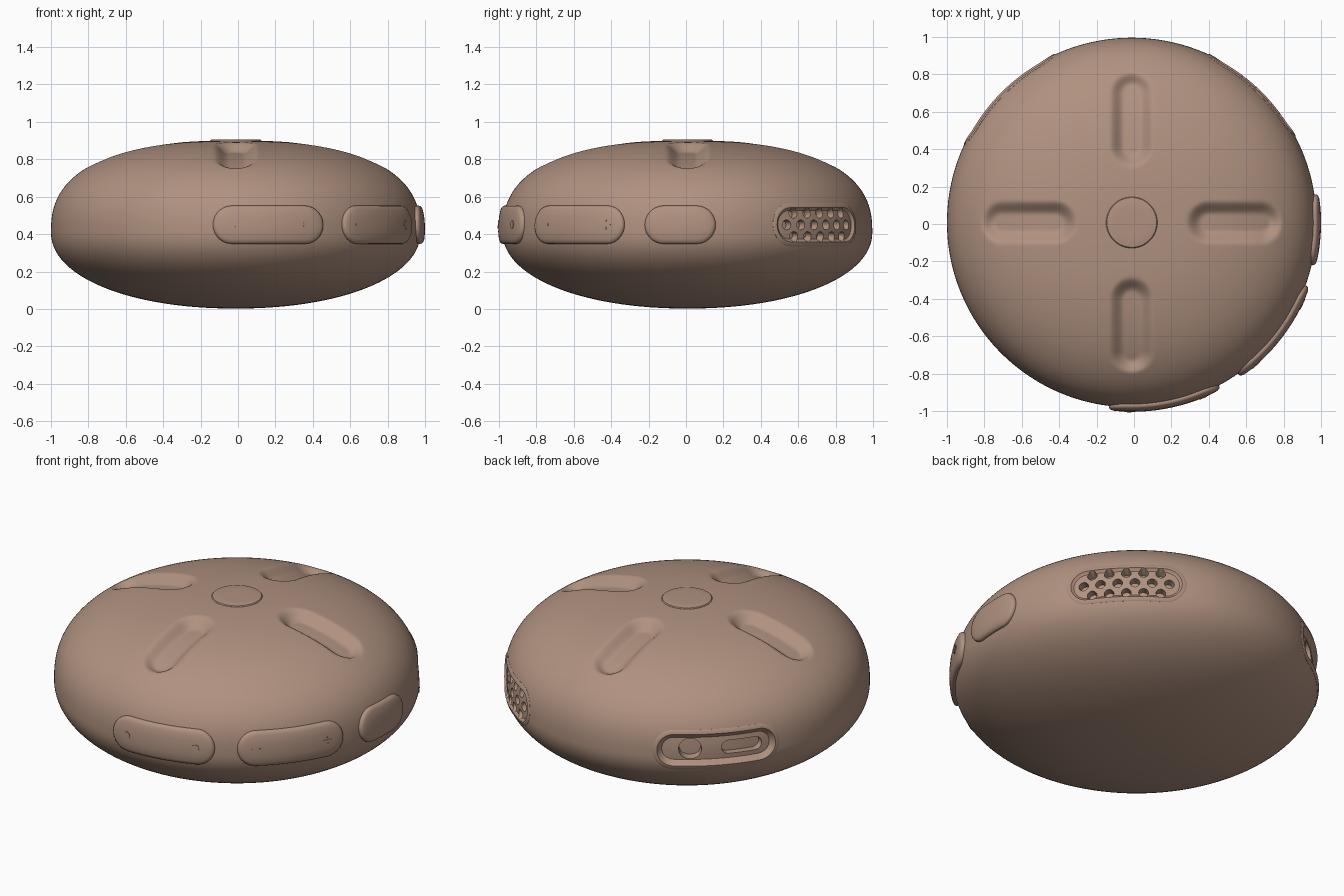
import bpy
import bmesh
import math
from mathutils import Vector

if "Cube" in bpy.data.objects:
    bpy.data.objects.remove(bpy.data.objects["Cube"], do_unlink=True)

RADIUS, MID_Z = 0.988, 0.41
UPPER, LOWER = (0.49, 2.5), (0.408, 2.1)      # height and roundness of each half
CENTRE = Vector((-0.012, 0.008, 0))
PAD_Z = 0.45

clay = bpy.data.materials.new("warm_clay")
clay.use_nodes = True
CLAY_COLOUR = (0.434, 0.287, 0.216, 1)
clay.diffuse_color = CLAY_COLOUR
shader = next(n for n in clay.node_tree.nodes if n.type == 'BSDF_PRINCIPLED')
shader.inputs["Base Color"].default_value = CLAY_COLOUR
shader.inputs["Roughness"].default_value = 0.7


def finish(name, bm, smooth=True):
    bmesh.ops.remove_doubles(bm, verts=bm.verts, dist=1e-5)
    bmesh.ops.recalc_face_normals(bm, faces=bm.faces)
    mesh = bpy.data.meshes.new(name)
    bm.to_mesh(mesh)
    bm.free()
    mesh.materials.append(clay)
    obj = bpy.data.objects.new(name, mesh)
    obj.location = CENTRE
    bpy.context.collection.objects.link(obj)
    if smooth:
        shade(obj)
    return obj


def select_only(obj):
    bpy.ops.object.select_all(action='DESELECT')
    obj.select_set(True)
    bpy.context.view_layer.objects.active = obj


def shade(obj):
    select_only(obj)
    bpy.ops.object.shade_smooth_by_angle(angle=math.radians(35))


def lathe(points, steps):
    bm = bmesh.new()
    verts = [bm.verts.new((r, 0, z)) for r, z in points]
    edges = [bm.edges.new(pair) for pair in zip(verts, verts[1:])]
    bmesh.ops.spin(bm, geom=verts + edges, cent=(0, 0, 0), axis=(0, 0, 1),
                   angle=math.tau, steps=steps)
    bmesh.ops.remove_doubles(bm, verts=bm.verts, dist=1e-5)
    return bm


def on_side(angle, z, lift):
    """Point on the rounded side wall, lifted along its normal."""
    dz = z - MID_Z
    height, power = UPPER if dz >= 0 else LOWER
    k = abs(dz) / height
    r = RADIUS * (1 - k ** power) ** (1 / power)
    normal = Vector(((r / RADIUS) ** (power - 1) / RADIUS,
                     math.copysign(k ** (power - 1) / height, dz))).normalized()
    r += normal.x * lift
    return (r * math.cos(angle), r * math.sin(angle), z + normal.y * lift)


def capsule(half, r, straight=20, arc=14):
    """Outline of a rounded bar with a straight core and end radius r."""
    pts = []
    for side in (1, -1):
        for i in range(arc + 1):
            a = math.pi * (i / arc - 0.5)
            pts.append((side * (half + r * math.cos(a)), side * r * math.sin(a)))
        for i in range(1, straight):
            pts.append((side * half * (1 - 2 * i / straight), side * r))
    return pts


def add_pad(bm, azimuth, u, z, half_w, half_h, profile):
    """Closed capsule solid wrapped on the side; profile is (end radius, lift)."""
    core = half_w - half_h
    loops = []
    for r, lift in profile:
        loops.append([bm.verts.new(on_side(azimuth + (u + x) / RADIUS, z + y, lift))
                      for x, y in capsule(core, r)])
    for a, b in zip(loops, loops[1:]):
        n = len(a)
        for i in range(n):
            j = (i + 1) % n
            bm.faces.new((a[i], a[j], b[j], b[i]))


def block(r, low, high):
    return [(0, high), (r * 0.5, high), (r, high), (r, low), (0, low)]


def button_profile(r):
    return [(0, 0.024), (r * 0.4, 0.024), (r * 0.75, 0.023), (r - 0.012, 0.02),
            (r - 0.004, 0.015), (r, 0.007), (r, -0.03), (0, -0.03)]


def panel_profile(r, floor, slope):
    return [(0, floor), (r * 0.3, floor), (r - 0.024 - slope, floor),
            (r - 0.024 - slope * 0.5, floor * 0.55), (r - 0.024, 0.003),
            (r - 0.006, 0.004), (r, 0.001), (r, -0.01), (r - 0.03, -0.1), (0, -0.1)]


SPEAKER = (math.radians(46.7), 0.33, 0.115)
PORTS = (math.radians(134.7), 0.355, 0.115)


def bar_distance(x, y, half):
    return math.hypot(max(abs(x) - half, 0), y)


# Body: rounded pebble with four soft finger grooves and two side pockets
points = []
for half, count, sign in ((LOWER, 60, -1), (UPPER, 120, 1)):
    height, power = half
    part = []
    for i in range(count + 1):
        t = math.pi / 2 * i / count
        c, s = max(math.cos(t), 0), math.sin(t)
        r = 0 if i == count else RADIUS * c ** (2 / power)
        part.append((r, MID_Z + sign * height * s ** (2 / power)))
    points += part[::-1] if sign < 0 else part[1:]
bm = lathe(points, 320)
for v in bm.verts:
    x, y, z = v.co
    if z > 0.5:
        along, across = max(abs(x), abs(y)), min(abs(x), abs(y))
        d = bar_distance(along - 0.55, across, 0.14)
        t = min(max((0.12 - d) / 0.08, 0), 1)
        v.co.z -= 0.05 * t * t * (3 - 2 * t)
    angle = math.atan2(y, x)
    for azimuth, half_w, half_h in (SPEAKER, PORTS):
        if abs(z - PAD_Z) < half_h and abs(angle - azimuth) < 0.5:
            u = (angle - azimuth) * RADIUS
            if bar_distance(u, z - PAD_Z, half_w - half_h) < half_h - 0.022:
                v.co = on_side(angle, z, -0.15)
finish("body", bm)

# Top button
finish("top_button", lathe([(0, 0.907), (0.08, 0.907), (0.125, 0.906),
                            (0.133, 0.904), (0.137, 0.899), (0.137, 0.88), (0, 0.88)], 64))

# Side buttons
BUTTON_A, BUTTON_B, BUTTON_C = (math.radians(a) for a in (-79.5, -37.4, -2.3))
for name, azimuth, half_w in (("front_button", BUTTON_A, 0.303),
                              ("volume_button", BUTTON_B, 0.302),
                              ("side_button", BUTTON_C, 0.19)):
    bm = bmesh.new()
    add_pad(bm, azimuth, 0, PAD_Z, half_w, 0.1, button_profile(0.1))
    finish(name, bm)

# Raised marks on the buttons
for name, azimuth, marks in (
        ("front_button_marks", BUTTON_A, [(-0.2, 0.02, 0.02), (0.2, 0.02, 0.02)]),
        ("volume_button_marks", BUTTON_B, [(-0.2, 0.028, 0.007), (0.2, 0.03, 0.007)])):
    bm = bmesh.new()
    for u, w, h in marks:
        add_pad(bm, azimuth, u, PAD_Z, w, h, block(h, 0.015, 0.027))
    if azimuth == BUTTON_B:
        for side in (-1, 1):
            add_pad(bm, azimuth, 0.2, PAD_Z + side * 0.019, 0.007, 0.007,
                    block(0.007, 0.015, 0.027))
    finish(name, bm)


def cut_panel(name, spec, floor, slope, holes):
    azimuth, half_w, half_h = spec
    bm = bmesh.new()
    add_pad(bm, azimuth, 0, PAD_Z, half_w, half_h, panel_profile(half_h, floor, slope))
    panel = finish(name, bm, False)
    bm = bmesh.new()
    for u, v, w, h, depth in holes:
        add_pad(bm, azimuth, u, PAD_Z + v, w, h, block(h, floor - depth, 0.04))
    cutter = finish(name + "_cutter", bm, False)
    cutter.hide_render = True
    select_only(panel)
    mod = panel.modifiers.new("holes", 'BOOLEAN')
    mod.operation, mod.solver, mod.object = 'DIFFERENCE', 'EXACT', cutter
    bpy.context.view_layer.update()
    bpy.ops.object.modifier_apply(modifier=mod.name)
    bpy.data.objects.remove(cutter, do_unlink=True)
    shade(panel)


# Speaker grille: three staggered rows of round holes
grille = [((i - (n - 1) / 2) * 0.095, row * 0.064, 0.027, 0.027, 0.045)
          for row, n in ((-1, 5), (0, 6), (1, 5)) for i in range(n)]
cut_panel("speaker_grille", SPEAKER, -0.012, 0.012, grille)

# Port panel: round socket and long slot
cut_panel("port_panel", PORTS, -0.03, 0.022,
          [(-0.15, 0, 0.064, 0.064, 0.05), (0.145, 0, 0.118, 0.04, 0.04)])
